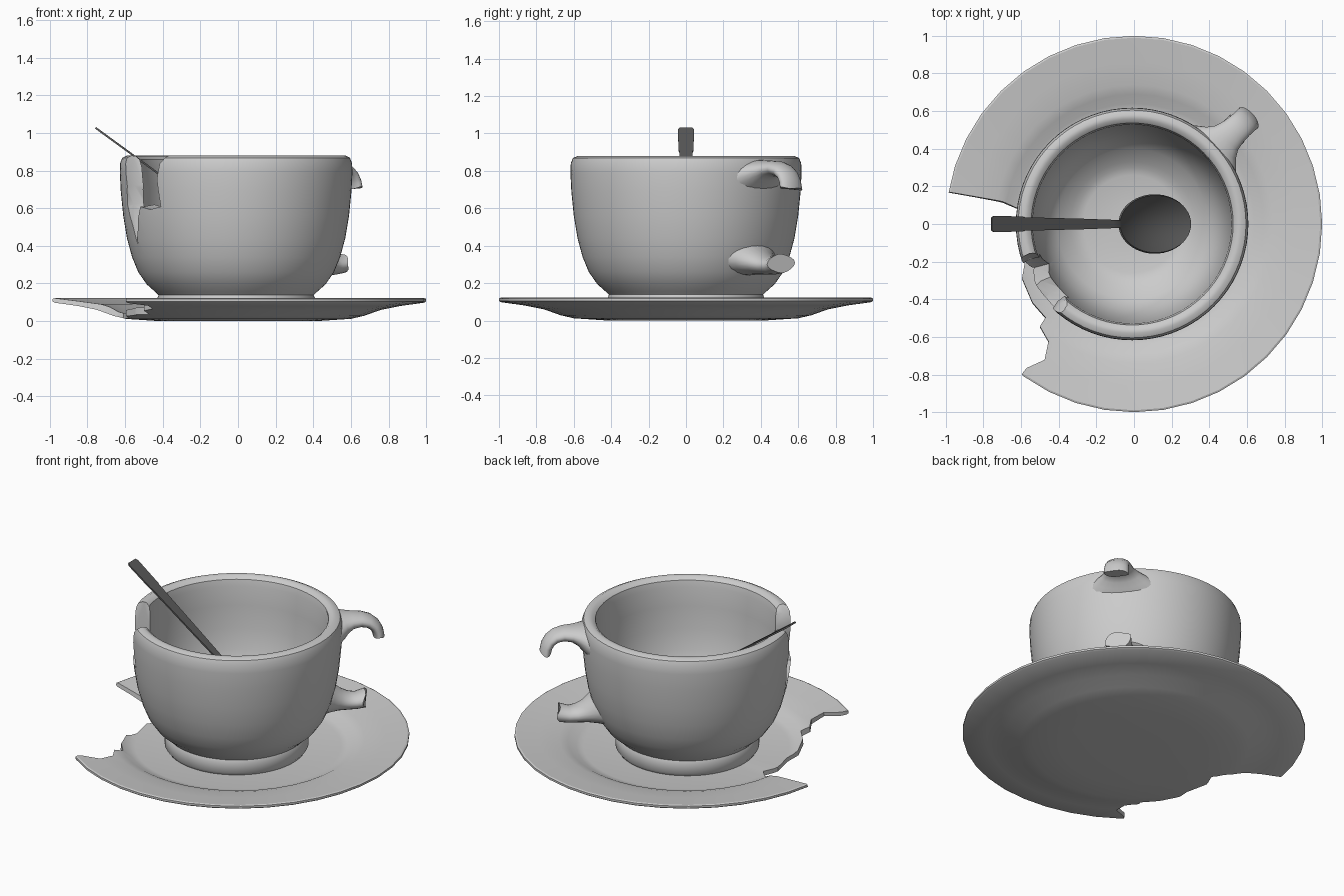
import bpy, bmesh, math
from mathutils import Vector

if "Cube" in bpy.data.objects:
    bpy.data.objects.remove(bpy.data.objects["Cube"])

CX = -0.01  # cup axis


def loft(name, rings):
    """Skin closed rings of points, cap both ends."""
    bm = bmesh.new()
    vr = [[bm.verts.new(p) for p in r] for r in rings]
    n = len(vr[0])
    for a, b in zip(vr, vr[1:]):
        for i in range(n):
            j = (i + 1) % n
            bm.faces.new((a[i], a[j], b[j], b[i]))
    bm.faces.new(vr[0][::-1])
    bm.faces.new(vr[-1])
    bmesh.ops.recalc_face_normals(bm, faces=bm.faces)
    me = bpy.data.meshes.new(name)
    bm.to_mesh(me)
    bm.free()
    ob = bpy.data.objects.new(name, me)
    bpy.context.collection.objects.link(ob)
    return ob


def lathe(name, profile, sides, cx=0.0):
    angs = [2 * math.pi * i / sides for i in range(sides)]
    return loft(name, [[(cx + r * math.cos(a), r * math.sin(a), z) for a in angs]
                       for r, z in profile])


def activate(ob):
    bpy.ops.object.select_all(action='DESELECT')
    ob.select_set(True)
    bpy.context.view_layer.objects.active = ob


def smooth(ob, deg):
    activate(ob)
    bpy.ops.object.shade_smooth_by_angle(angle=math.radians(deg))


def cut(ob, cutter):
    cutter.hide_render = True
    m = ob.modifiers.new("break", 'BOOLEAN')
    m.operation = 'DIFFERENCE'
    m.solver = 'EXACT'
    m.object = cutter
    activate(ob)
    bpy.ops.object.modifier_apply(modifier=m.name)
    bpy.data.objects.remove(cutter)


# Saucer with a broken-out piece at the front left
saucer = lathe("saucer", [(0.1, 0), (0.42, 0), (0.6, 0.012), (0.67, 0.028), (0.76, 0.06),
                          (0.86, 0.08), (0.99, 0.098), (1.0, 0.105), (1.0, 0.118),
                          (0.99, 0.122), (0.86, 0.106), (0.74, 0.09), (0.69, 0.075),
                          (0.64, 0.048), (0.6, 0.04), (0.1, 0.04)], 40)
edge = [(-1.2, 0.195), (-0.99, 0.16), (-0.7, 0.115), (-0.62, 0.085), (-0.57, 0.03),
        (-0.61, -0.06), (-0.58, -0.2), (-0.595, -0.29), (-0.54, -0.42), (-0.47, -0.5),
        (-0.5, -0.55), (-0.455, -0.63), (-0.475, -0.73), (-0.57, -0.775), (-0.59, -0.8),
        (-0.7, -1.0), (-1.2, -1.0)]
# the break leans slightly from top to bottom
cut(saucer, loft("saucer_cutter", [[(x, y + (z - 0.05) * 0.15, z) for x, y in edge]
                                   for z in (-0.1, 0.3)]))
smooth(saucer, 28)

# Cup: foot, bowl, rolled rim and inside as one turned profile
cup = lathe("cup", [(0.1, 0.038), (0.405, 0.038), (0.42, 0.06), (0.42, 0.12), (0.412, 0.138),
                    (0.43, 0.155), (0.475, 0.195), (0.52, 0.26), (0.553, 0.34),
                    (0.58, 0.44), (0.6, 0.56), (0.613, 0.69), (0.618, 0.79),
                    (0.616, 0.84), (0.605, 0.868), (0.58, 0.88), (0.557, 0.877),
                    (0.537, 0.86), (0.528, 0.82), (0.523, 0.7), (0.512, 0.56),
                    (0.49, 0.43), (0.455, 0.33), (0.4, 0.255), (0.33, 0.21),
                    (0.3, 0.19), (0.26, 0.178), (0.1, 0.175)], 72, CX)
chip = [(199, 0.95), (198, 0.87), (201, 0.72), (199, 0.62), (203, 0.52), (206, 0.41),
        (211, 0.55), (214, 0.61), (222, 0.595), (230, 0.61), (228, 0.76), (230, 0.84),
        (234, 0.885), (234, 0.95)]


def chip_ring(r, dz, twist):
    return [(CX + r * math.cos(math.radians(a + twist)),
             r * math.sin(math.radians(a + twist)), z + dz) for a, z in chip]


cut(cup, loft("chip_cutter", [chip_ring(0.4, 0.03, 2), chip_ring(0.57, 0.0, -2),
                              chip_ring(0.8, -0.01, 1)]))
smooth(cup, 35)


# Broken handle stubs: path of (radius, height, half width, half thickness)
def stub(name, path, jag):
    d = Vector((math.cos(math.radians(42.3)), math.sin(math.radians(42.3)), 0))
    side, up = Vector((-d.y, d.x, 0)), Vector((0, 0, 1))
    rings = []
    for i, (r, z, hw, ht) in enumerate(path):
        a, b = path[max(i - 1, 0)], path[min(i + 1, len(path) - 1)]
        tan = (d * (b[0] - a[0]) + up * (b[1] - a[1])).normalized()
        nrm = side.cross(tan)
        ring = []
        for k in range(20):
            t = 2 * math.pi * k / 20
            p = d * r + up * z + side * hw * math.cos(t) + nrm * ht * math.sin(t)
            if i == len(path) - 1:  # uneven broken end
                p += tan * jag * (math.cos(t + 0.6) + 0.5 * math.cos(3 * t))
            ring.append(p + Vector((CX, 0, 0)))
        rings.append(ring)
    smooth(loft(name, rings), 40)


stub("handle_upper_stub", [(0.565, 0.775, 0.2, 0.09), (0.605, 0.79, 0.155, 0.075),
                           (0.64, 0.802, 0.115, 0.058), (0.68, 0.81, 0.088, 0.045),
                           (0.73, 0.812, 0.076, 0.04), (0.775, 0.8, 0.072, 0.037),
                           (0.808, 0.775, 0.071, 0.035), (0.828, 0.74, 0.072, 0.034),
                           (0.835, 0.705, 0.074, 0.033)], 0.008)
stub("handle_lower_stub", [(0.5, 0.335, 0.19, 0.1), (0.55, 0.32, 0.14, 0.08),
                           (0.6, 0.305, 0.1, 0.06), (0.65, 0.295, 0.082, 0.05),
                           (0.7, 0.292, 0.076, 0.046), (0.755, 0.305, 0.08, 0.05)], 0.018)

# Spoon leaning on the rim: one sheet along its length, dished at the bowl
END, S_C, S_H, HALF_W, DEPTH = 1.312, 1.076, 0.236, 0.155, 0.06
ax, nz = Vector((0.808, 0, -0.589)), Vector((0.589, 0, 0.808))
grip = [(0, 0.034), (0.015, 0.043), (0.2, 0.04), (0.21, 0.036), (0.6, 0.028), (0.84, 0.021)]


def grip_width(s):
    for (s0, w0), (s1, w1) in zip(grip, grip[1:]):
        if s <= s1:
            return w0 + (w1 - w0) * (s - s0) / (s1 - s0)
    return 0.0


stations = [s for s, _ in grip[:-1]] + [0.72, 0.8]
stations += [S_C - S_H * math.cos(math.pi * k / 24) for k in range(1, 24)] + [END - 0.0003]
bm = bmesh.new()
rows = []
for s in stations:
    u = (s - S_C) / S_H
    bowl = HALF_W * math.sqrt(max(0, 1 - u * u))
    w = max(bowl, grip_width(s), 0.004)
    row = []
    for k in range(13):
        v = k / 6 - 1
        q = u * u + (v * bowl / HALF_W) ** 2
        n = -DEPTH * max(0, 1 - q) if abs(u) < 1 else 0
        row.append(bm.verts.new(Vector((-0.757, 0, 1.027)) + ax * s + nz * n
                                + Vector((0, w * v, 0))))
    rows.append(row)
for a, b in zip(rows, rows[1:]):
    for k in range(12):
        bm.faces.new((a[k], b[k], b[k + 1], a[k + 1]))
me = bpy.data.meshes.new("spoon")
bm.to_mesh(me)
bm.free()
spoon = bpy.data.objects.new("spoon", me)
bpy.context.collection.objects.link(spoon)
sol = spoon.modifiers.new("thickness", 'SOLIDIFY')
sol.thickness = 0.01
sol.offset = 0
activate(spoon)
bpy.ops.object.modifier_apply(modifier=sol.name)
smooth(spoon, 40)
dark = bpy.data.materials.new("dark_metal")
dark.diffuse_color = (0.1, 0.1, 0.1, 1)
dark.use_nodes = True
dark.node_tree.nodes["Principled BSDF"].inputs["Base Color"].default_value = dark.diffuse_color
spoon.data.materials.append(dark)
